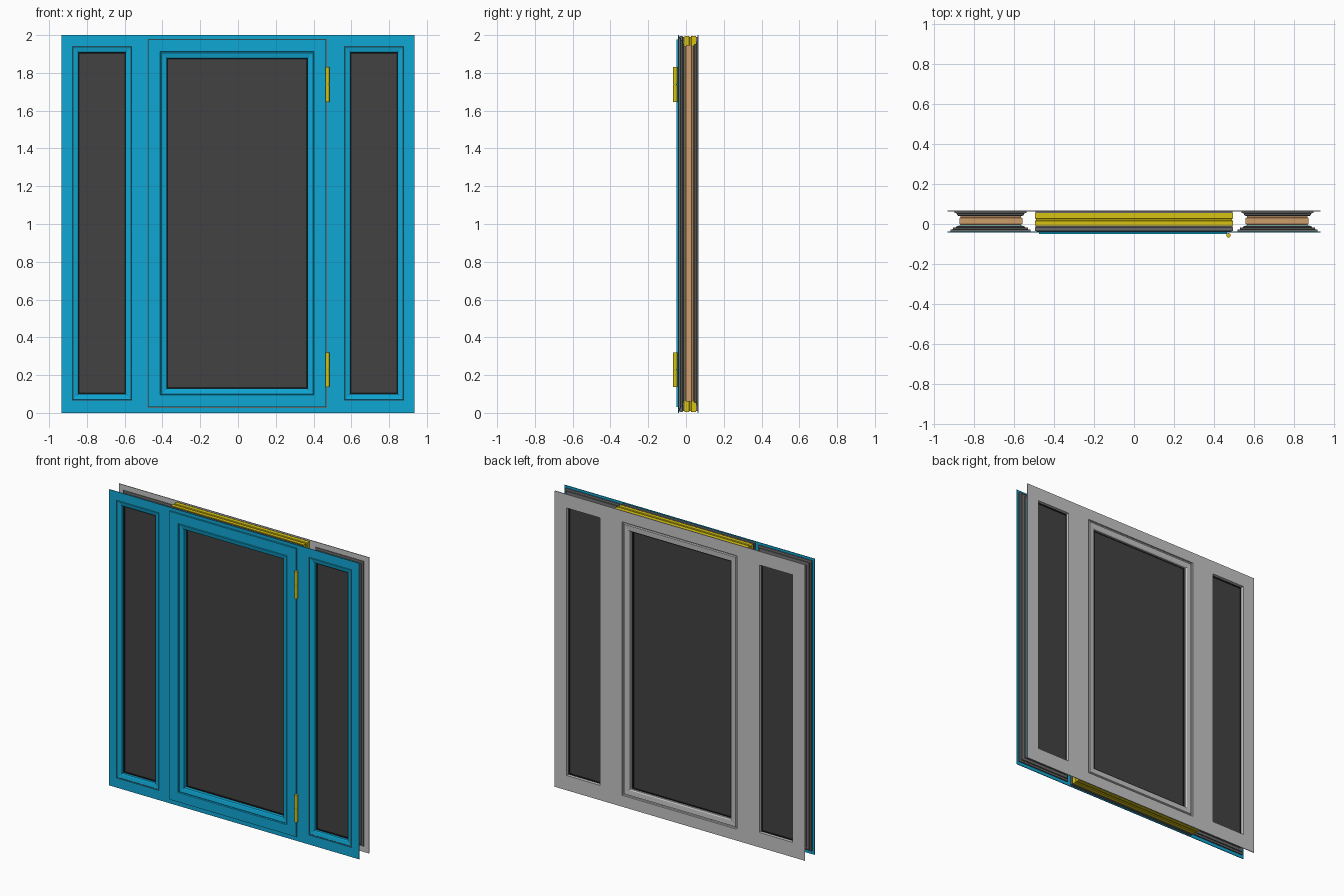
import bpy
import bmesh

cube = bpy.data.objects.get("Cube")
if cube:
    bpy.data.objects.remove(cube)


def material(name, r, g, b):
    m = bpy.data.materials.new(name)
    m.use_nodes = True
    m.diffuse_color = (r, g, b, 1)
    m.node_tree.nodes["Principled BSDF"].inputs["Base Color"].default_value = (r, g, b, 1)
    return m


BLUE = material("blue paint", 0.005, 0.39, 0.66)
GREY = material("light grey paint", 0.56, 0.56, 0.56)
DARK = material("dark grey profile", 0.14, 0.14, 0.14)
BLACK = material("black gasket", 0.012, 0.012, 0.012)
GLASS = material("smoked glass", 0.055, 0.055, 0.055)
YELLOW = material("yellow metal", 0.68, 0.54, 0.005)
WOOD = material("wood core", 0.62, 0.34, 0.15)


def finish(name, bm, mat):
    bmesh.ops.recalc_face_normals(bm, faces=bm.faces)
    mesh = bpy.data.meshes.new(name)
    bm.to_mesh(mesh)
    bm.free()
    mesh.materials.append(mat)
    obj = bpy.data.objects.new(name, mesh)
    bpy.context.collection.objects.link(obj)
    return obj


def shrink(rect, d):
    x0, x1, z0, z1 = rect
    return x0 + d, x1 - d, z0 + d, z1 - d


def frame(name, rect, profile, mat):
    """Sweep a closed (inset, y) profile around a rectangle with mitred corners."""
    bm = bmesh.new()
    loops = []
    for inset, y in profile:
        x0, x1, z0, z1 = shrink(rect, inset)
        loops.append([bm.verts.new((x, y, z))
                      for x, z in ((x0, z0), (x1, z0), (x1, z1), (x0, z1))])
    for a, b in zip(loops, loops[1:] + loops[:1]):
        for i in range(4):
            j = (i + 1) % 4
            bm.faces.new((a[i], a[j], b[j], b[i]))
    return finish(name, bm, mat)


def box(name, rect, y0, y1, mat):
    x0, x1, z0, z1 = rect
    bm = bmesh.new()
    bmesh.ops.create_cube(bm, size=1)
    for v in bm.verts:
        v.co = (x1 if v.co.x > 0 else x0, y1 if v.co.y > 0 else y0, z1 if v.co.z > 0 else z0)
    return finish(name, bm, mat)


def sheet(name, outer, holes, y, depth, mat):
    """Thin panel with rectangular openings, extruded to its depth."""
    rects = [outer] + holes
    xs = sorted({x for r in rects for x in r[:2]})
    zs = sorted({z for r in rects for z in r[2:]})
    bm = bmesh.new()
    for x0, x1 in zip(xs, xs[1:]):
        for z0, z1 in zip(zs, zs[1:]):
            cx, cz = (x0 + x1) / 2, (z0 + z1) / 2
            if any(h[0] < cx < h[1] and h[2] < cz < h[3] for h in holes):
                continue
            bm.faces.new([bm.verts.new((x, y, z))
                          for x, z in ((x0, z0), (x1, z0), (x1, z1), (x0, z1))])
    bmesh.ops.remove_doubles(bm, verts=bm.verts, dist=1e-5)
    ext = bmesh.ops.extrude_face_region(bm, geom=bm.faces[:], use_keep_orig=True)
    for v in ext["geom"]:
        if isinstance(v, bmesh.types.BMVert):
            v.co.y += depth
    return finish(name, bm, mat)


def side_rect(s, a, b, z0, z1):
    return min(s * a, s * b), max(s * a, s * b), z0, z1


OUTER = (-0.935, 0.935, 0, 2)
LEAF = (-0.477, 0.467, 0.03, 1.977)
BACK_LEAF = (-0.43, 0.43, 0.077, 1.925)
SIDES = {"left": 1, "right": -1}
windows = [side_rect(s, 0.56, 0.88, 0.065, 1.943) for s in SIDES.values()]
panes = [shrink(w, 0.035) for w in windows]

# Outer and inner casings
sheet("front_casing", OUTER, windows + [shrink(LEAF, -0.003)], -0.042, 0.005, BLUE)
sheet("back_casing", OUTER, panes + [BACK_LEAF], 0.062, 0.005, GREY)

# Fixed side windows
for (side, s), win, pane in zip(SIDES.items(), windows, panes):
    frame(side + "_front_moulding", win,
          [(0, -0.037), (0.003, -0.036), (0.006, -0.039), (0.03, -0.034),
           (0.035, -0.03), (0.035, -0.008), (0, -0.008)], BLUE)
    frame(side + "_back_moulding", win,
          [(0.005, 0.062), (0.035, 0.062), (0.035, 0.04), (0.005, 0.04)], GREY)
    frame(side + "_front_flange", side_rect(s, 0.52, 0.92, 0.022, 1.985),
          [(0, -0.037), (0, -0.028), (0.012, -0.026), (0.012, -0.018),
           (0.03, -0.016), (0.03, -0.01), (0.05, -0.01), (0.05, -0.037)], DARK)
    frame(side + "_back_flange", side_rect(s, 0.54, 0.9, 0.04, 1.965),
          [(0, 0.062), (0, 0.055), (0.012, 0.053), (0.012, 0.046),
           (0.02, 0.04), (0.04, 0.04), (0.04, 0.062)], DARK)
    frame(side + "_wood_core", side_rect(s, 0.56, 0.875, 0.06, 1.947),
          [(0.006, -0.012), (0.006, -0.002), (0, 0), (0, 0.03), (0.006, 0.032),
           (0.006, 0.042), (0.035, 0.042), (0.035, -0.012)], WOOD)
    frame(side + "_gasket", pane,
          [(-0.002, -0.014), (0.007, -0.014), (0.007, 0.046), (-0.002, 0.046)], BLACK)
    box(side + "_glass", pane, -0.01, 0.042, GLASS)

# Opening leaf, painted mouldings on both faces
frame("leaf_front", LEAF,
      [(0, -0.038), (0, -0.05), (0.064, -0.05), (0.067, -0.043), (0.071, -0.046),
       (0.095, -0.041), (0.1, -0.037), (0.1, -0.008), (0.05, -0.008), (0.05, -0.038)], BLUE)
frame("leaf_back", BACK_LEAF,
      [(0, 0.062), (0.003, 0.058), (0.009, 0.058), (0.013, 0.065), (0.046, 0.063),
       (0.053, 0.058), (0.053, 0.04), (0, 0.04)], GREY)

# Structural frame around the leaf
CENTRE = (-0.497, 0.497, 0.005, 1.995)
frame("centre_front_profile", CENTRE,
      [(0.01, -0.037), (0, -0.034), (0, -0.018), (0.004, -0.016),
       (0.004, -0.008), (0.06, -0.008), (0.06, -0.037)], DARK)
frame("centre_metal_frame", CENTRE,
      [(0, -0.008), (0, 0.016), (0.005, 0.018), (0.005, 0.026), (0, 0.028),
       (0, 0.054), (0.09, 0.054), (0.09, -0.008)], YELLOW)
frame("centre_back_profile", CENTRE,
      [(0.004, 0.054), (0.004, 0.062), (0.06, 0.062), (0.06, 0.054)], DARK)

# Leaf glazing
glass_rect = shrink(LEAF, 0.1)
frame("leaf_gasket", glass_rect,
      [(-0.004, -0.014), (0.007, -0.014), (0.007, 0.046), (-0.004, 0.046)], BLACK)
box("leaf_glass", glass_rect, -0.01, 0.042, GLASS)

# Hinges, each with two knuckles on a pin
for place, z0 in (("lower", 0.137), ("upper", 1.647)):
    for part, start, length, radius in (("bottom_knuckle", 0, 0.09, 0.011),
                                        ("pin", 0.01, 0.16, 0.008),
                                        ("top_knuckle", 0.093, 0.09, 0.011)):
        bpy.ops.mesh.primitive_cylinder_add(
            vertices=16, radius=radius, depth=length,
            location=(0.474, -0.057, z0 + start + length / 2))
        hinge = bpy.context.object
        hinge.name = place + "_hinge_" + part
        hinge.data.materials.append(YELLOW)
        bpy.ops.object.shade_smooth_by_angle()
